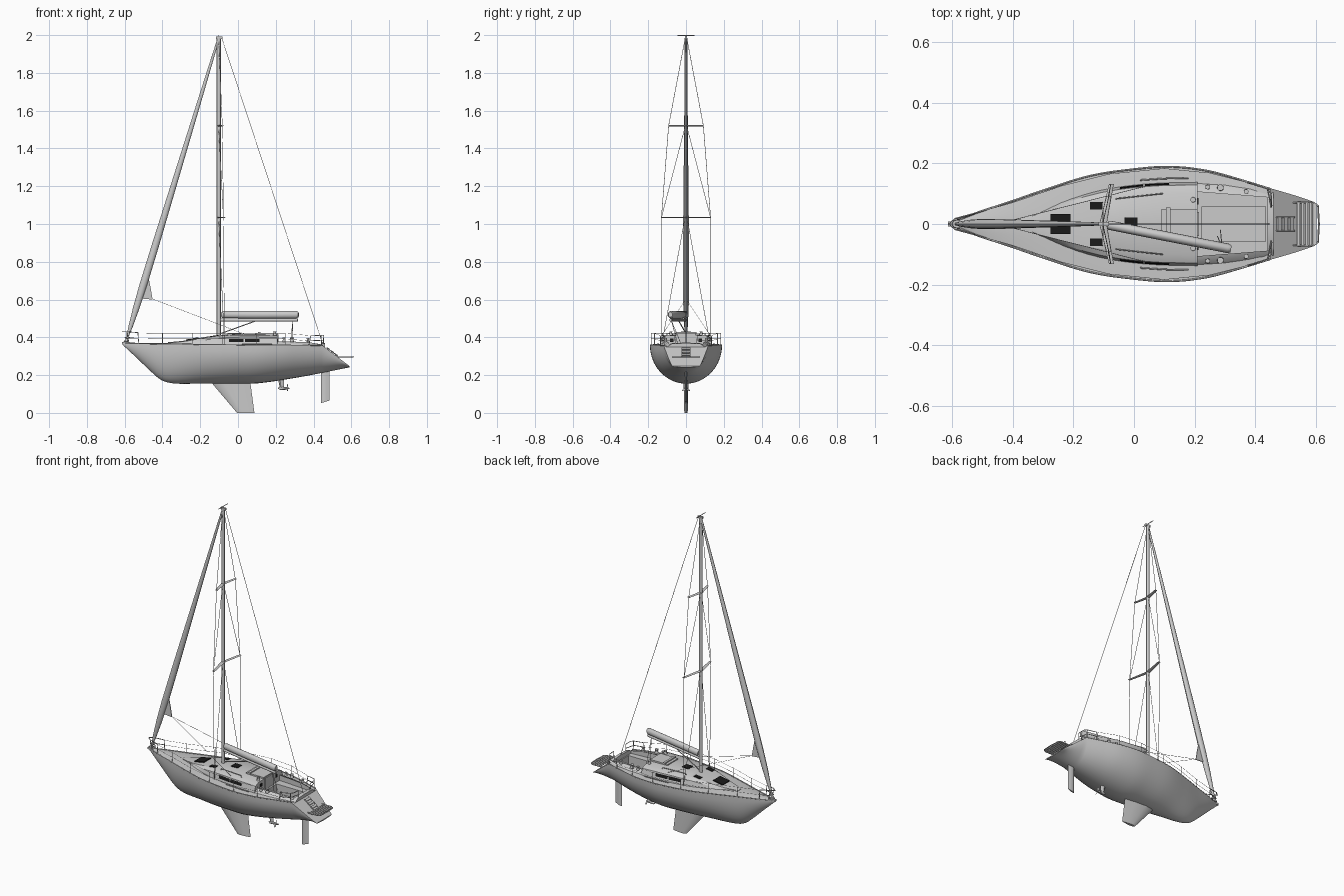
import bpy, bmesh, math
from mathutils import Vector as V

if "Cube" in bpy.data.objects:
    bpy.data.objects.remove(bpy.data.objects["Cube"])

black = bpy.data.materials.new("dark_glass")
black.diffuse_color = (0.01, 0.01, 0.01, 1)
black.use_nodes = True
black.node_tree.nodes["Principled BSDF"].inputs["Base Color"].default_value = black.diffuse_color


def spline(tab, x, smooth=True):
    """Interpolate a (x, value) table, linearly or with smooth tangents."""
    n = len(tab)
    i = max(0, min(n - 2, sum(1 for p in tab if p[0] <= x) - 1))
    (x0, a), (x1, b) = tab[i], tab[i + 1]
    h = x1 - x0
    t = max(0, min(1, (x - x0) / h))
    if not smooth:
        return a + (b - a) * t
    def tan(k):
        p, q = tab[max(0, k - 1)], tab[min(n - 1, k + 1)]
        return (q[1] - p[1]) / (q[0] - p[0])
    return ((2*t**3 - 3*t*t + 1) * a + (t**3 - 2*t*t + t) * h * tan(i)
            + (3*t*t - 2*t**3) * b + (t**3 - t*t) * h * tan(i + 1))


def finish(name, bm, mat=None, angle=35):
    bmesh.ops.recalc_face_normals(bm, faces=bm.faces)
    me = bpy.data.meshes.new(name)
    bm.to_mesh(me)
    ob = bpy.data.objects.new(name, me)
    bpy.context.collection.objects.link(ob)
    if mat:
        me.materials.append(mat)
    bpy.ops.object.select_all(action='DESELECT')
    ob.select_set(True)
    bpy.context.view_layer.objects.active = ob
    if angle:
        bpy.ops.object.shade_smooth_by_angle(angle=math.radians(angle))
    return ob


def loft(name, rings, mat=None, angle=35):
    bm = bmesh.new()
    rs = [[bm.verts.new(p) for p in r] for r in rings]
    n = len(rs[0])
    for a, b in zip(rs, rs[1:]):
        for i in range(n):
            j = (i + 1) % n
            bm.faces.new((a[i], a[j], b[j], b[i]))
    bm.faces.new(rs[0])
    bm.faces.new(rs[-1])
    return finish(name, bm, mat, angle)


def ring(c, u, v, n=12):
    c, u, v = V(c), V(u), V(v)
    return [c + u * math.cos(2*math.pi*i/n) + v * math.sin(2*math.pi*i/n) for i in range(n)]


def box(name, c, s, mat=None, ry=0):
    cx, cy, cz = c
    a, b, h = (k / 2 for k in s)
    co, si = math.cos(ry), math.sin(ry)
    def pt(x, y, z):
        return (cx + x*co - z*si, cy + y, cz + x*si + z*co)
    return loft(name, [[pt(-a, -b, z), pt(a, -b, z), pt(a, b, z), pt(-a, b, z)] for z in (-h, h)], mat, 0)


def tubes(name, paths, r):
    cu = bpy.data.curves.new(name, 'CURVE')
    cu.dimensions, cu.bevel_depth, cu.bevel_resolution, cu.use_fill_caps = '3D', r, 1, True
    for p in paths:
        s = cu.splines.new('POLY')
        s.points.add(len(p) - 1)
        for q, c in zip(s.points, p):
            q.co = (*c, 1)
    ob = bpy.data.objects.new(name, cu)
    bpy.context.collection.objects.link(ob)
    bpy.ops.object.select_all(action='DESELECT')
    ob.select_set(True)
    bpy.context.view_layer.objects.active = ob
    bpy.ops.object.convert(target='MESH')


def both(paths):
    return paths + [[(x, -y, z) for x, y, z in p] for p in paths]


# Hull lines: half beam, sheer height and keel line along x
BEAM = [(-.605, .004), (-.525, .037), (-.41, .075), (-.3, .113), (-.145, .161), (0, .183), (.12, .191),
        (.24, .178), (.345, .15), (.45, .118), (.545, .09), (.59, .074)]
SHEER = [(-.605, .365), (0, .358), (.45, .355), (.59, .248)]
KEEL = [(-.605, .355), (-.53, .285), (-.46, .218), (-.405, .173), (-.34, .156), (-.2, .155), (0, .155),
        (.11, .157), (.33, .19), (.59, .241)]
beam = lambda x: spline(BEAM, x)
sheer = lambda x: spline(SHEER, x, False)
xs = sorted([-.605 + 1.195 * i / 48 for i in range(49)] + [.45])
rings = []
for x in xs:
    b, zs, zk = beam(x), sheer(x), spline(KEEL, x)
    p = 1 + .25 * max(0, min(1, (-.1 - x) / .4))
    r = []
    for i in range(21):
        t = math.pi * i / 20
        c = math.cos(t)
        r.append((x, b * math.copysign(abs(c) ** p, c), zs - (zs - zk) * math.sin(t)))
    crown = .007 if x < .44 else 0
    r += [(x, b * k, zs + crown * (1 - k * k)) for k in (-.5, 0, .5)]
    rings.append(r)
hull = loft("hull", rings, angle=30)
tubes("toe_rail", both([[(x, beam(x) - .002, sheer(x) + .002) for x in xs if x <= .451]]), .003)

# Coachroof and cockpit coaming
ROOF_W = [(-.37, .022), (-.28, .062), (-.18, .096), (-.08, .12), (.06, .136), (.21, .14)]
ROOF_Z = [(-.37, .37), (-.28, .379), (-.18, .397), (-.08, .409), (.06, .413), (.21, .41)]
def roof_ring(x, w, z):
    h = [(w, .35), (w - .011, z - .012), (w * .72, z)]
    return ([(x, y, q) for y, q in h] + [(x, 0, z + .004)] + [(x, -y, q) for y, q in reversed(h)])
loft("coachroof", [roof_ring(x, spline(ROOF_W, x), spline(ROOF_Z, x))
                   for x in [-.37 + .58 * i / 16 for i in range(17)]], angle=25)
coaming = loft("cockpit_coaming", [roof_ring(x, w, z) for x, w, z in
                                   ((.205, .14, .38), (.3, .134, .378), (.38, .122, .376), (.46, .104, .366))])

# Cockpit recess cut through coaming and hull
def cutter(x0, w0, x1, w1, z):
    return loft("cockpit_cutter", [[(x, -w, z), (x, w, z), (x, w, .6), (x, -w, .6)]
                                   for x, w in ((x0, w0), (x1, w1))], angle=0)
for cut in (cutter(.2101, .106, .44, .088, .345), cutter(.225, .057, .434, .0571, .29)):
    cut.hide_render = True
    for ob in (hull, coaming):
        bpy.context.view_layer.objects.active = ob
        m = ob.modifiers.new("cut", 'BOOLEAN')
        m.object, m.operation, m.solver = cut, 'DIFFERENCE', 'EXACT'
        bpy.ops.object.modifier_apply(modifier="cut")
    bpy.data.objects.remove(cut)

# Hatches, windows and companionway
box("fore_hatch", (-.242, 0, .3915), (.066, .066, .006), black, .18)
box("mid_hatch", (-.01, 0, .4165), (.044, .042, .006), black)
box("companionway_slide", (.15, 0, .417), (.12, .1, .01))
box("companionway_boards", (.212, 0, .37), (.006, .08, .09))
box("mainsheet_traveller", (.113, 0, .423), (.014, .11, .012))
for s in (1, -1):
    box("side_hatch", (-.124, s * .06, .4055), (.042, .024, .008), black, .12)
    box("bulkhead_window", (.211, s * .075, .385), (.003, .02, .018), black)
    for x0, x1 in ((-.047, .03), (.037, .115)):
        def wall(x, z, off):
            w, zt = spline(ROOF_W, x), spline(ROOF_Z, x) - .012
            return (x, s * (w - .011 * (z - .35) / (zt - .35) + off), z)
        loft("cabin_window", [[wall(x0, .376, o), wall(x1, .376, o), wall(x1, .393, o), wall(x0, .393, o)]
                              for o in (-.004, .0025)], black, 0)
    # Winches
    for x, y, z, r in ((.285, .12, .376, .011), (.243, .122, .376, .008), (.37, .107, .374, .008), (.195, .08, .41, .009)):
        loft("winch", [ring((x, s*y, z + dz), (r*k, 0, 0), (0, r*k, 0), 14)
                       for dz, k in ((0, 1), (.005, 1), (.01, .75), (.016, .75), (.019, .95), (.022, .95))])
tubes("genoa_track", both([[(x, spline(ROOF_W, x) + .012, .365) for x in (.02, .1, .18)]]), .0025)
tubes("roof_handrail", both([[(-.06, .082, .408), (-.055, .084, .419), (.09, .1, .422), (.095, .1, .41)]]), .002)

# Keel, rudder and saildrive
def foil(x0, x1, z, t):
    c = x1 - x0
    h = [(.08, .6), (.3, 1), (.65, .65)]
    return ([(x0, 0, z)] + [(x0 + c*u, t*k, z) for u, k in h] + [(x1, 0, z)]
            + [(x0 + c*u, -t*k, z) for u, k in reversed(h)])
loft("keel", [foil(-.145, .065, .165, .013), foil(-.005, .087, 0, .009)])
rud = foil(.44, .484, .052, .005)
loft("rudder", [foil(.44, .484, .225, .007), [(x, y, z + (x - .44) * .3) for x, y, z in rud]])
loft("saildrive_leg", [foil(.212, .245, .18, .007), foil(.222, .243, .13, .006)])
loft("saildrive_pod", [ring((x, 0, .13), (0, r, 0), (0, 0, r), 10)
                       for x, r in ((.212, .003), (.222, .008), (.25, .008), (.272, .003))])
for a in (90, 210, 330):
    d = V((0, math.cos(math.radians(a)), math.sin(math.radians(a))))
    q = V((1, 0, 0)).cross(d) * .005 + V((.003, 0, 0))
    c = V((.263, 0, .13))
    loft("propeller_blade", [ring(c + d * r, q * k, V((.001, 0, 0)), 6) for r, k in ((.003, .5), (.015, 1), (.024, .5))])

# Mast, masthead and spreaders
MX = -.102
loft("mast", [ring((MX, 0, z), (.011, 0, 0), (0, .008, 0), 14) for z in (.4, 1.985)])
box("masthead", (-.1, 0, 1.986), (.034, .012, .012))
tubes("masthead_crossbar", [[(MX, -.045, 1.998), (MX, .045, 1.998)], [(MX, 0, 1.985), (MX, 0, 1.998)]], .002)
for z, w in ((1.035, .132), (1.52, .093)):
    loft("spreader", [ring((MX + .027 * abs(k) * w / .13, k * w, z), (.012 - .004 * abs(k), 0, 0), (0, 0, .003), 8)
                      for k in (-1, 0, 1)])

# Standing rigging and sheets
tx, ux = -.077, -.083
tubes("shrouds", both([[(-.072, .13, .365), (tx, .13, 1.035), (ux, .092, 1.52), (MX, .005, 1.98)],
                       [(-.072, .128, .365), (MX, .006, 1.03)], [(tx, .13, 1.035), (MX, .006, 1.51)]]), .0014)
tubes("backstay", [[(-.086, 0, 1.985), (.45, 0, .36)]], .0014)
tubes("jib_sheets", both([[(-.452, 0, .603), (.04, .125, .415)]]), .001)

# Furled jib with clew and furling drum
jib = lambda z: -.592 + (z - .38) * (.485 / 1.59)
loft("furled_jib", [ring((jib(z), 0, z), (r, 0, 0), (0, r * .8, 0), 12) for z, r in
                    ((.4, .006), (.46, .012), (.56, .018), (.68, .021), (.9, .02), (1.3, .015), (1.7, .01), (1.97, .006))])
loft("jib_clew", [[(-.51, y, .605), (-.452, y, .6), (-.462, y, .66), (-.474, y, .72), (-.5, y, .7)]
                  for y in (-.002, .002)], angle=0)
loft("furling_drum", [ring((jib(z), 0, z), (r, 0, 0), (0, r, 0), 12) for z, r in
                      ((.365, .006), (.375, .006), (.377, .013), (.382, .013), (.384, .007), (.395, .007), (.397, .013), (.402, .013))])
box("bow_roller", (-.594, 0, .368), (.04, .016, .012))

# Boom, stowed mainsail, vang and mainsheet
D = V((.41, -.08, 0)).normalized()
N = V((-D.y, D.x, 0))
along = lambda d, z: V((MX, 0, z)) + D * d
loft("boom", [ring(along(d, .492), N * .007, (0, 0, .008), 10) for d in (.01, .427)])
loft("stowed_mainsail", [ring(along(d, .52), N * r * .8, (0, 0, r), 14) for d, r in
                         ((.015, .014), (.022, .019), (.2, .02), (.42, .0195), (.43, .014))])
tubes("boom_vang", [[(MX + .01, 0, .42), along(.2, .487)]], .003)
tubes("mainsheet", [[along(.4, .487), (.275, -.04, .35)], [along(.4, .487), (.285, -.02, .35)]], .0015)

# Pulpit, pushpit, stanchions and lifelines
tubes("pulpit", [[(-.53, -.034, .425), (-.59, -.018, .43), (-.612, 0, .43), (-.59, .018, .43), (-.53, .034, .425)]]
      + both([[(-.53, .034, .425), (-.525, .034, .362)], [(-.59, .018, .43), (-.575, .014, .362)],
              [(-.527, .034, .395), (-.582, .016, .397)]]), .0022)
tubes("pushpit", both([[(.375, .136, .355), (.385, .134, .408), (.44, .116, .411), (.452, .1, .411), (.454, .06, .409), (.452, .055, .355)],
                       [(.44, .116, .411), (.442, .115, .355)], [(.38, .135, .382), (.44, .116, .384), (.453, .058, .384)]]), .0022)
posts = (-.4, -.24, -.08, .1, .25)
edge = lambda x, z: (x, beam(x) - .008, z)
tubes("stanchions", both([[edge(x, sheer(x)), edge(x, .422)] for x in posts]), .0018)
tubes("lifelines", both([[(-.53, .034, z + .002)] + [edge(x, z) for x in posts] + [(.385, .134, z - .012)] for z in (.421, .392)]), .0008)

# Swim platform and transom ladder
tubes("platform_frame", [[(.525, -.07, .297), (.59, -.072, .297), (.607, -.06, .297), (.61, 0, .297),
                          (.607, .06, .297), (.59, .072, .297), (.525, .07, .297)]], .003)
for i in range(5):
    box("platform_slat", (.543 + i * .0135, 0, .297), (.009, .138, .004))
slope = math.atan2(-.107, .14)
for x in (.478, .5, .52):
    box("transom_step", (x, 0, sheer(x) + .006), (.014, .044, .008), ry=slope)
tubes("transom_ladder_rails", both([[(.47, .022, sheer(.47) + .006), (.53, .022, sheer(.53) + .006)]]), .0022)
